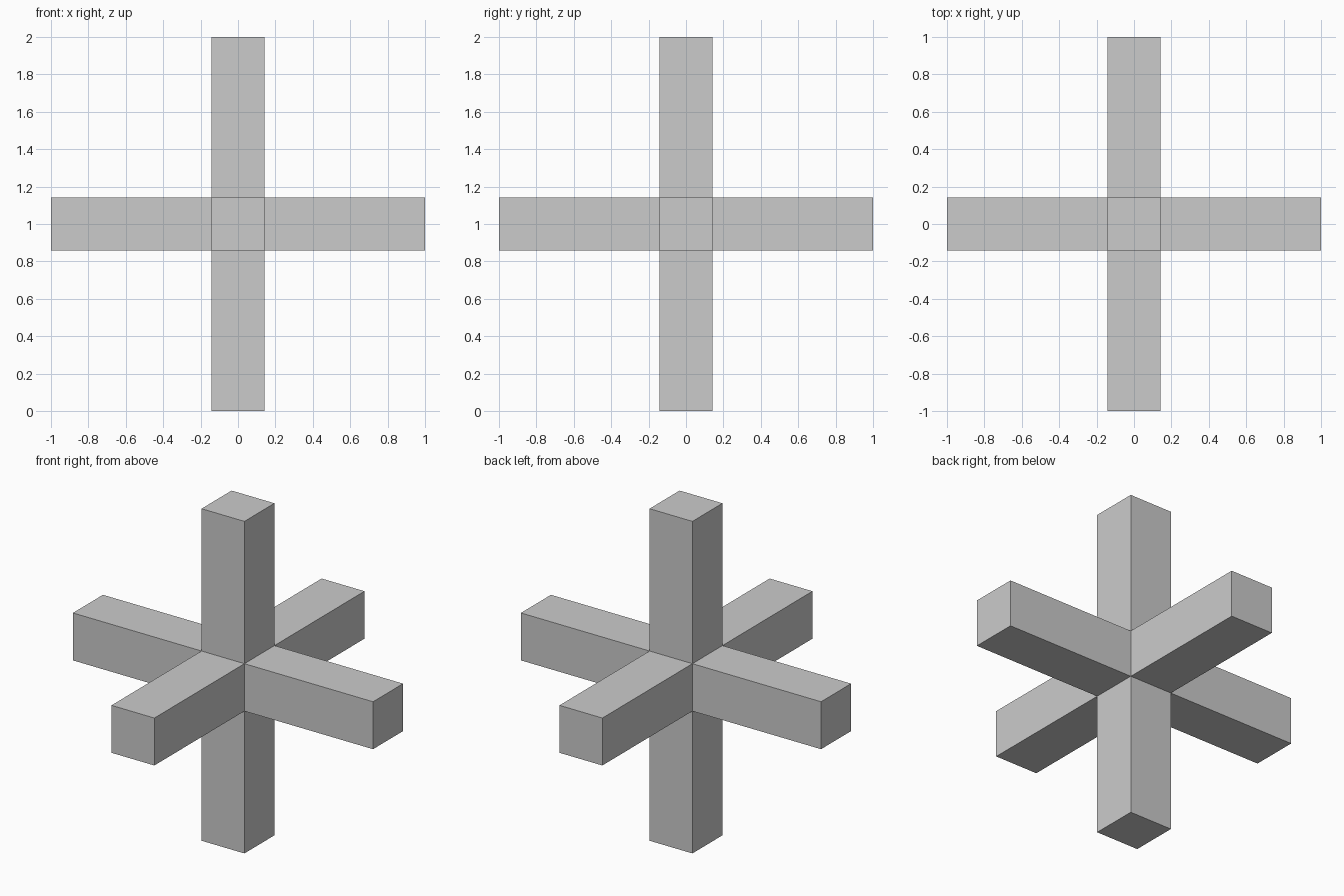
import bpy, bmesh

if "Cube" in bpy.data.objects:
    bpy.data.objects.remove(bpy.data.objects["Cube"])

HALF = 1 / 7      # half thickness of each bar
REACH = 1.0       # distance from centre to each arm's end
CENTRE_Z = 1.0

# Core cube
bm = bmesh.new()
bmesh.ops.create_cube(bm, size=2 * HALF)

# Six arms: extrude every core face outwards along its own normal
arms = bmesh.ops.extrude_discrete_faces(bm, faces=bm.faces[:])["faces"]
for face in arms:
    face.normal_update()
    bmesh.ops.translate(bm, verts=face.verts[:], vec=face.normal * (REACH - HALF))

# Lift the cross onto the ground
bmesh.ops.translate(bm, verts=bm.verts[:], vec=(0, 0, CENTRE_Z))
bmesh.ops.remove_doubles(bm, verts=bm.verts[:], dist=1e-5)
bmesh.ops.recalc_face_normals(bm, faces=bm.faces[:])

mesh = bpy.data.meshes.new("six_armed_cross")
bm.to_mesh(mesh)
bm.free()
bpy.context.collection.objects.link(bpy.data.objects.new("six_armed_cross", mesh))
